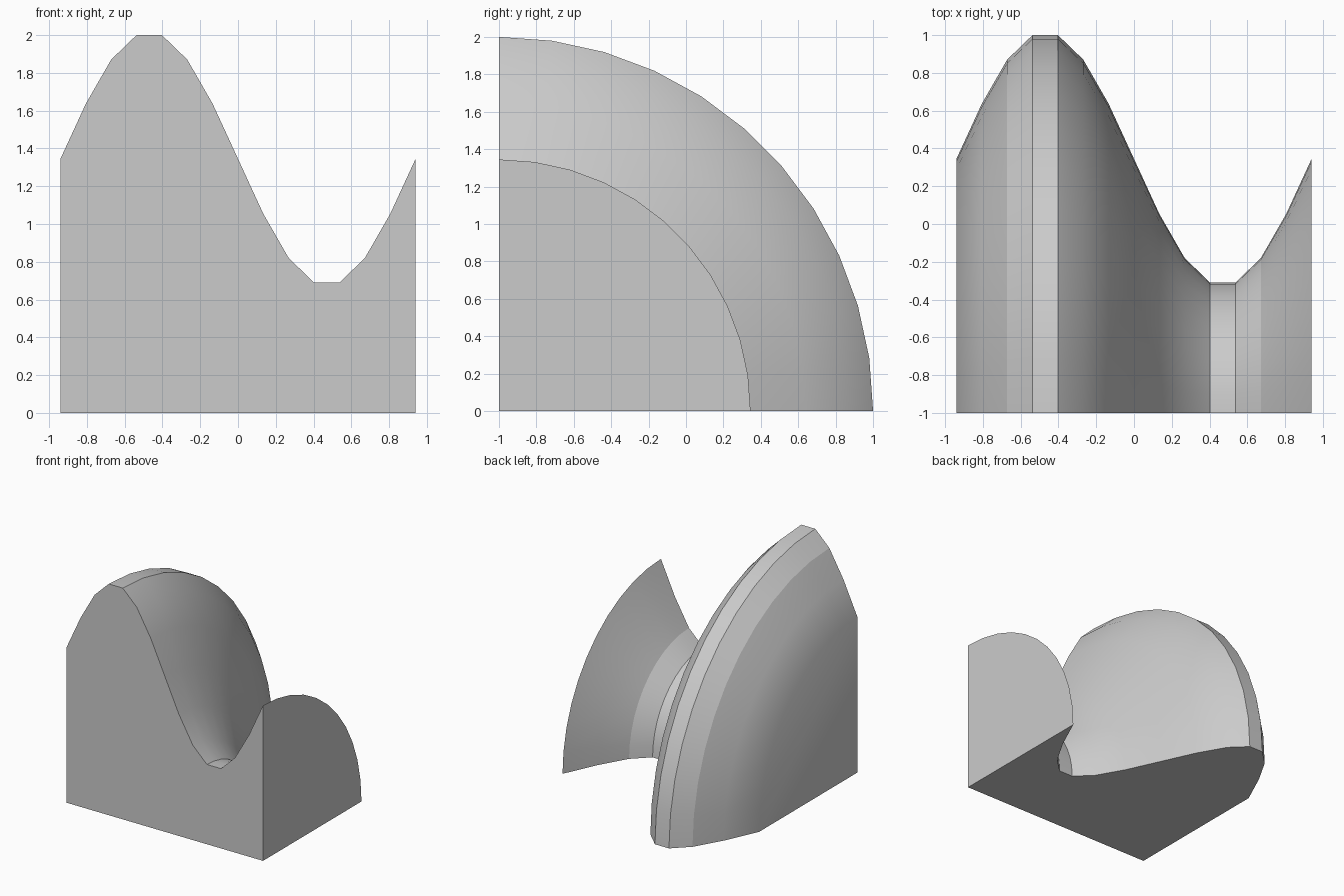
import bpy
import bmesh
from math import sin, cos, pi, radians

cube = bpy.data.objects.get("Cube")
if cube:
    bpy.data.objects.remove(cube, do_unlink=True)

HALF_LENGTH = 0.94
WAVE_STEPS = 14
ARC_STEPS = 11
MEAN_RADIUS, SWING = 1.345, 0.672
HARD_RINGS = (2, WAVE_STEPS - 2)


def wave_point(i):
    """Position along the axis and radius of the sine profile."""
    t = i / WAVE_STEPS
    return HALF_LENGTH * (2 * t - 1), MEAN_RADIUS + SWING * sin(2 * pi * t)


bm = bmesh.new()

# Rings: each profile point swept a quarter turn from front wall to base
rings = []
for i in range(WAVE_STEPS + 1):
    x, r = wave_point(i)
    angles = [j / ARC_STEPS * pi / 2 for j in range(ARC_STEPS + 1)]
    rings.append([bm.verts.new((x, r * sin(a) - 1, r * cos(a))) for a in angles])

# Curved surface between neighbouring rings
for a, b in zip(rings, rings[1:]):
    for j in range(ARC_STEPS):
        bm.faces.new((a[j], b[j], b[j + 1], a[j + 1]))

# Flat walls: two ends, front and base, meeting along the axis
left_end = bm.verts.new((-HALF_LENGTH, -1, 0))
right_end = bm.verts.new((HALF_LENGTH, -1, 0))
bm.faces.new([left_end] + rings[0])
bm.faces.new([right_end] + rings[-1])
for j in (0, ARC_STEPS):
    bm.faces.new([left_end] + [ring[j] for ring in rings] + [right_end])
bmesh.ops.recalc_face_normals(bm, faces=bm.faces[:])

# Smooth shading with sharp creases
for face in bm.faces:
    face.smooth = True
for edge in bm.edges:
    edge.smooth = edge.calc_face_angle(0) < radians(30)
for i in HARD_RINGS:
    for a, b in zip(rings[i], rings[i][1:]):
        bm.edges.get((a, b)).smooth = False

mesh = bpy.data.meshes.new("wave_block")
bm.to_mesh(mesh)
bm.free()

# Plain grey finish
grey = bpy.data.materials.new("plain_grey")
grey.use_nodes = True
colour = (0.6, 0.6, 0.6, 1)
grey.diffuse_color = colour
grey.node_tree.nodes["Principled BSDF"].inputs["Base Color"].default_value = colour
mesh.materials.append(grey)

block = bpy.data.objects.new("wave_block", mesh)
bpy.context.collection.objects.link(block)
